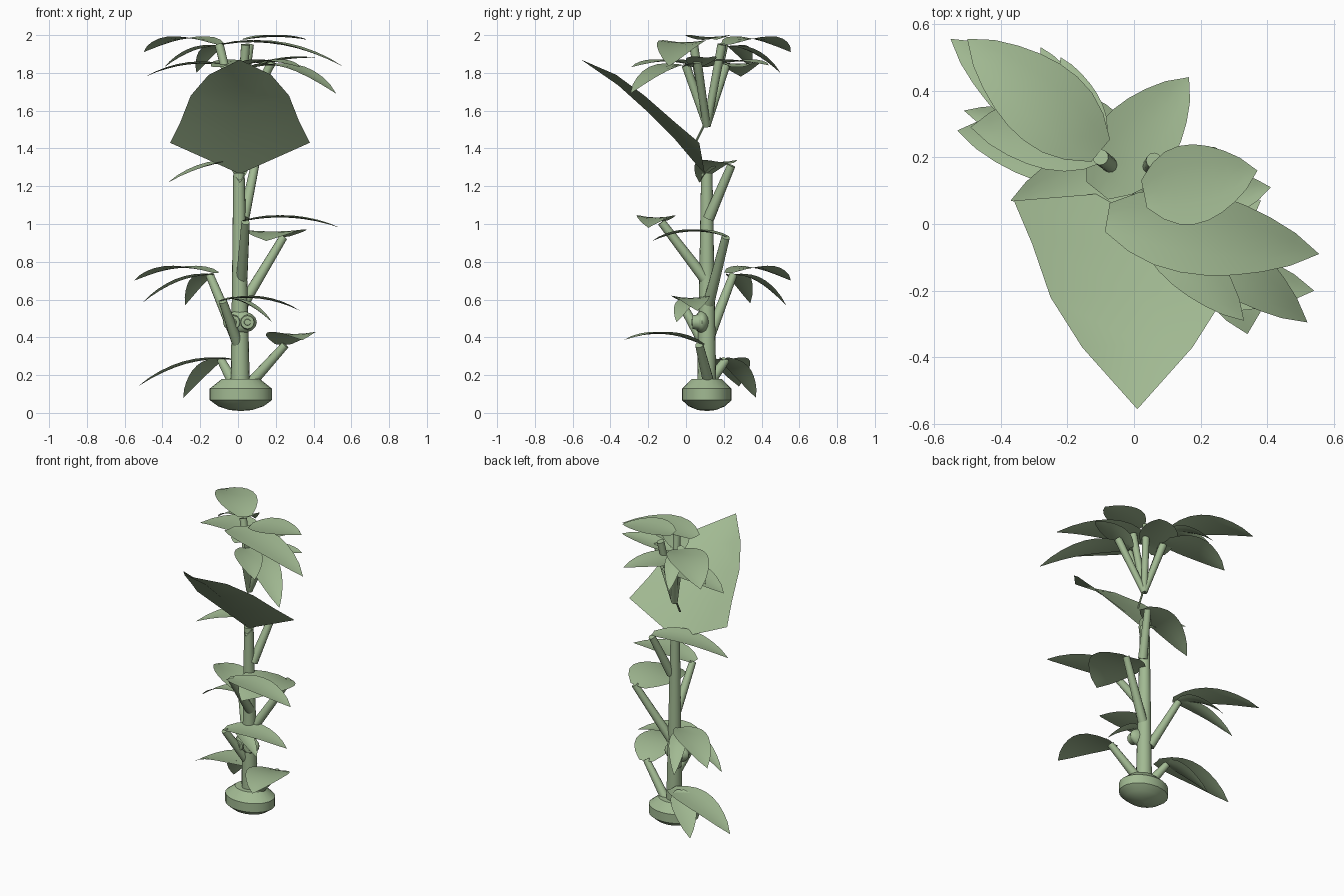
import bpy, bmesh, math
from mathutils import Vector

green = bpy.data.materials.new("leaf_green")
green.diffuse_color = (0.36, 0.49, 0.29, 1)


def finish(name, bm, angle=40):
    me = bpy.data.meshes.new(name)
    bm.to_mesh(me)
    bm.free()
    me.materials.append(green)
    ob = bpy.data.objects.new(name, me)
    bpy.context.collection.objects.link(ob)
    bpy.ops.object.select_all(action='DESELECT')
    ob.select_set(True)
    bpy.context.view_layer.objects.active = ob
    bpy.ops.object.shade_smooth_by_angle(angle=math.radians(angle))
    return ob


def tube(name, a, b, r1, r2, sides=12):
    a, b = Vector(a), Vector(b)
    d = b - a
    bm = bmesh.new()
    bmesh.ops.create_cone(bm, cap_ends=True, segments=sides, radius1=r1, radius2=r2, depth=d.length)
    bm.transform(d.to_track_quat('Z', 'Y').to_matrix().to_4x4())
    bmesh.ops.translate(bm, verts=bm.verts, vec=(a + b) / 2)
    return finish(name, bm)


def grid(bm, rows):
    vs = [[bm.verts.new(p) for p in row] for row in rows]
    for r0, r1 in zip(vs, vs[1:]):
        for j in range(len(r0) - 1):
            bm.faces.new((r0[j], r0[j + 1], r1[j + 1], r1[j]))
    bmesh.ops.remove_doubles(bm, verts=bm.verts, dist=0.0005)


WIDTHS = (0.35, 0.72, 0.93, 1.0, 0.97, 0.85, 0.66, 0.4, 0.0)


def leaf(name, base, tip, width, arch=0.05, cup=0.02):
    """Arched leaf, round at the base and pointed at the tip, edges lifted a little."""
    base, tip = Vector(base), Vector(tip)
    side = (tip - base).cross(Vector((0, 0, 1))).normalized()
    rows = []
    for i, w in enumerate(WIDTHS):
        t = i / (len(WIDTHS) - 1)
        mid = base.lerp(tip, t) + Vector((0, 0, 4 * arch * t * (1 - t)))
        rows.append([mid + side * (s * w * width / 2) + Vector((0, 0, cup * s * s * w))
                     for s in (1, 0.5, 0, -0.5, -1)])
    bm = bmesh.new()
    grid(bm, rows)
    for f in bm.faces:
        f.normal_update()
        if f.normal.z < 0:
            f.normal_flip()
    finish(name, bm)


# bulb at the foot, slightly oval
bm = bmesh.new()
prof = [(0.001, 0.01), (0.06, 0.015), (0.12, 0.035), (0.165, 0.068), (0.165, 0.128), (0.10, 0.18), (0.001, 0.18)]
grid(bm, [[(0.015 + r * math.cos(k * math.pi / 12), 0.11 + 0.8 * r * math.sin(k * math.pi / 12), z)
           for k in range(25)] for r, z in prof])
bmesh.ops.recalc_face_normals(bm, faces=bm.faces)
finish("bulb", bm, 30)

# main stem
tube("main_stem", (0.012, 0.11, 0.17), (0.005, 0.11, 1.27), 0.05, 0.03, 16)

# bud cluster on the stem
bm = bmesh.new()
bmesh.ops.create_uvsphere(bm, u_segments=16, v_segments=8, radius=1)
for v in bm.verts:
    v.co = (0.01 + 0.09 * v.co.x, 0.085 + 0.04 * v.co.y, 0.48 + 0.06 * v.co.z)
finish("bud", bm)
for x in (-0.025, 0.05):
    tube("bud_cup", (x, 0.08, 0.48), (x, 0.035, 0.48), 0.045, 0.035, 12)
    tube("bud_eye", (x, 0.04, 0.48), (x, 0.03, 0.48), 0.02, 0.016, 10)

# side branches
for a, b in [
    ((0.07, 0.12, 0.16), (0.25, 0.07, 0.36)),
    ((-0.03, 0.13, 0.17), (-0.09, 0.21, 0.28)),
    ((0.0, 0.10, 0.36), (-0.08, -0.03, 0.59)),
    ((-0.02, 0.13, 0.42), (-0.15, 0.25, 0.73)),
    ((0.03, 0.12, 0.58), (0.24, 0.21, 0.93)),
    ((0.02, 0.10, 0.71), (0.04, -0.13, 1.01)),
    ((0.03, 0.12, 1.03), (0.09, 0.24, 1.31)),
]:
    tube("side_branch", a, b, 0.03, 0.022)

# leaves along the stem: base, tip, width, arch
for args in [
    ((-0.02, 0.19, 0.28), (-0.53, 0.28, 0.14), 0.22, 0.05),
    ((-0.09, 0.20, 0.29), (-0.29, 0.37, 0.08), 0.16, 0.03),
    ((0.24, 0.09, 0.36), (0.34, -0.33, 0.385), 0.26, 0.045),
    ((-0.10, 0.0, 0.59), (0.33, 0.06, 0.54), 0.20, 0.04),
    ((-0.02, 0.02, 0.60), (0.18, -0.05, 0.48), 0.10, 0.02),
    ((-0.12, 0.23, 0.74), (-0.55, 0.555, 0.70), 0.20, 0.045),
    ((-0.13, 0.24, 0.73), (-0.51, 0.34, 0.58), 0.12, 0.04),
    ((-0.14, 0.26, 0.73), (-0.28, 0.53, 0.57), 0.11, 0.04),
    ((0.21, 0.22, 0.93), (0.15, -0.18, 0.91), 0.36, 0.04),
    ((0.03, -0.13, 1.015), (0.54, -0.20, 0.98), 0.20, 0.035),
    ((0.10, 0.22, 1.32), (-0.37, 0.07, 1.22), 0.20, 0.045),
]:
    leaf("stem_leaf", *args, 0.012)

# big folded leaf on top of the stem
rows = [[(0.01, 0.1, 1.265)] * 3]
for x, y, z, my, mz in [(0.37, 0.07, 1.43, 0.05, 1.32), (0.315, -0.06, 1.54, -0.06, 1.45),
                        (0.26, -0.22, 1.68, -0.21, 1.60), (0.165, -0.37, 1.79, -0.36, 1.735)]:
    rows.append([(0.01 - x, y, z), (0.01, my, mz), (0.01 + x, y, z)])
rows.append([(0.01, -0.555, 1.87)] * 3)
bm = bmesh.new()
grid(bm, [[Vector(p) for p in r] for r in rows])
for f in bm.faces:
    f.normal_update()
    if f.normal.z < 0:
        f.normal_flip()
finish("big_leaf", bm)

# curl under the big leaf and thin stalk up to the crown
leaf("curled_leaf", (0.01, 0.16, 1.30), (0.01, 0.07, 1.22), 0.09, 0.01)
tube("crown_stalk", (0.01, 0.05, 1.43), (0.01, 0.10, 1.53), 0.006, 0.006, 8)

# crown branches
for b in [(-0.10, 0.20, 1.95), (-0.06, 0.21, 1.84), (0.04, 0.0, 1.84), (0.04, 0.04, 1.95),
          (0.06, 0.19, 1.95), (0.18, 0.06, 1.86)]:
    tube("crown_branch", (0.01, 0.11, 1.52), b, 0.02, 0.024)

# crown leaves
for args in [
    ((-0.10, 0.22, 1.95), (-0.50, 0.555, 1.91), 0.25, 0.05),
    ((-0.03, 0.27, 1.83), (-0.49, 0.29, 1.78), 0.24, 0.04),
    ((-0.10, 0.24, 1.94), (-0.39, 0.34, 1.83), 0.12, 0.03),
    ((-0.10, 0.24, 1.94), (-0.22, 0.50, 1.80), 0.11, 0.03),
    ((-0.11, 0.10, 1.83), (0.165, 0.44, 1.84), 0.24, 0.025),
    ((0.03, 0.09, 1.975), (0.37, 0.16, 1.975), 0.24, 0.015),
    ((-0.08, 0.02, 1.95), (0.555, -0.09, 1.835), 0.25, 0.055),
    ((0.08, 0.06, 1.83), (0.41, 0.11, 1.88), 0.16, 0.015),
    ((0.08, 0.05, 1.83), (0.52, -0.295, 1.69), 0.19, 0.06),
    ((0.02, 0.04, 1.84), (0.33, -0.29, 1.83), 0.17, 0.025),
]:
    leaf("crown_leaf", *args, 0.012)
